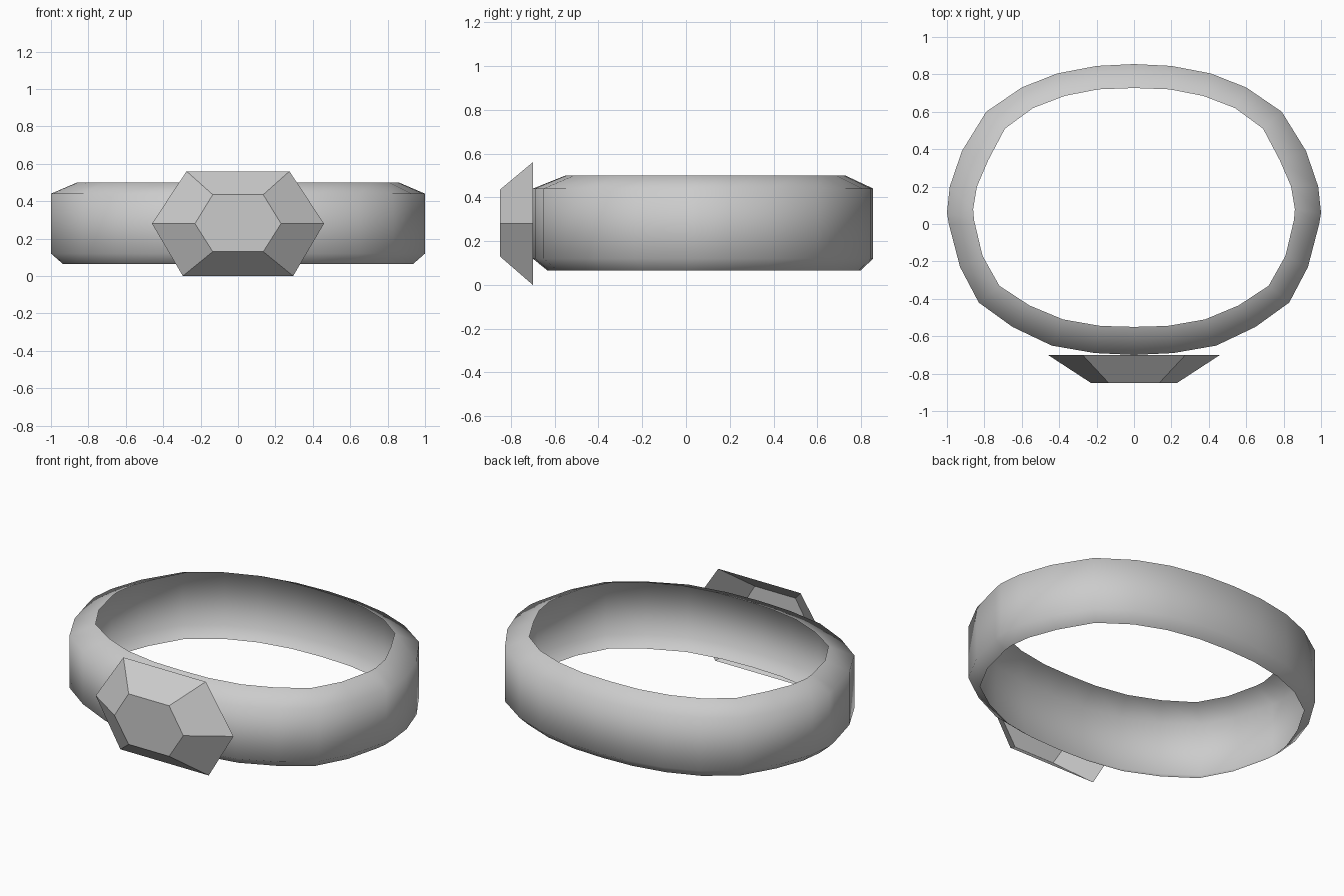
import bpy
import bmesh

default_cube = bpy.data.objects.get("Cube")
if default_cube:
    bpy.data.objects.remove(default_cube, do_unlink=True)

grey = bpy.data.materials.new("light_grey")
grey.use_nodes = True
COLOUR = (0.6, 0.6, 0.6, 1)
grey.diffuse_color = COLOUR
grey.node_tree.nodes["Principled BSDF"].inputs["Base Color"].default_value = COLOUR


def loft(name, rows, closed_end=False, smooth=False):
    """Skin a stack of closed loops; optionally cap the last one."""
    bm = bmesh.new()
    loops = [[bm.verts.new(p) for p in row] for row in rows]
    for low, high in zip(loops, loops[1:]):
        n = len(low)
        for i in range(n):
            k = (i + 1) % n
            bm.faces.new((low[i], low[k], high[k], high[i]))
    if closed_end:
        bm.faces.new(loops[-1])
    for face in bm.faces:
        face.smooth = smooth
    mesh = bpy.data.meshes.new(name)
    bm.to_mesh(mesh)
    bm.free()
    mesh.materials.append(grey)
    obj = bpy.data.objects.new(name, mesh)
    bpy.context.collection.objects.link(obj)
    return obj


def mirrored(half):
    """Close a half outline that starts and ends on x = 0."""
    return half + [(-x, y) for x, y in half[-2:0:-1]]


# Band outlines, front to back along the +x side
outer = mirrored([(0, -.70), (.21, -.69), (.44, -.65), (.65, -.55), (.83, -.42),
                  (.93, -.23), (.99, 0), (1, .06), (.985, .2), (.92, .39),
                  (.79, .6), (.6, .73), (.41, .805), (.2, .845), (0, .855)])
inner = mirrored([(0, -.55), (.18, -.545), (.38, -.51), (.56, -.435), (.72, -.33),
                  (.81, -.17), (.855, .02), (.86, .08), (.84, .2), (.78, .34),
                  (.69, .51), (.54, .62), (.37, .685), (.19, .72), (0, .727)])

# Band: a thin shell, its rims folded inwards; (inward share, height)
section = [(.45, .065), (0, .12), (0, .44), (1, .5)]
loft("ring_band",
     [[(a + (c - a) * t, b + (d - b) * t, z)
       for (a, b), (c, d) in zip(outer, inner)] for t, z in section],
     smooth=True)


# Stone: six flat facets around a flat front, open at the back
def hexagon(y, wide, top, bottom):
    (xt, zt), (xb, zb) = top, bottom
    return [(wide, y, .28), (xt, y, zt), (-xt, y, zt),
            (-wide, y, .28), (-xb, y, zb), (xb, y, zb)]


loft("gemstone",
     [hexagon(-.70, .46, (.275, .56), (.295, 0)),
      hexagon(-.85, .23, (.135, .435), (.135, .13))],
     closed_end=True)
